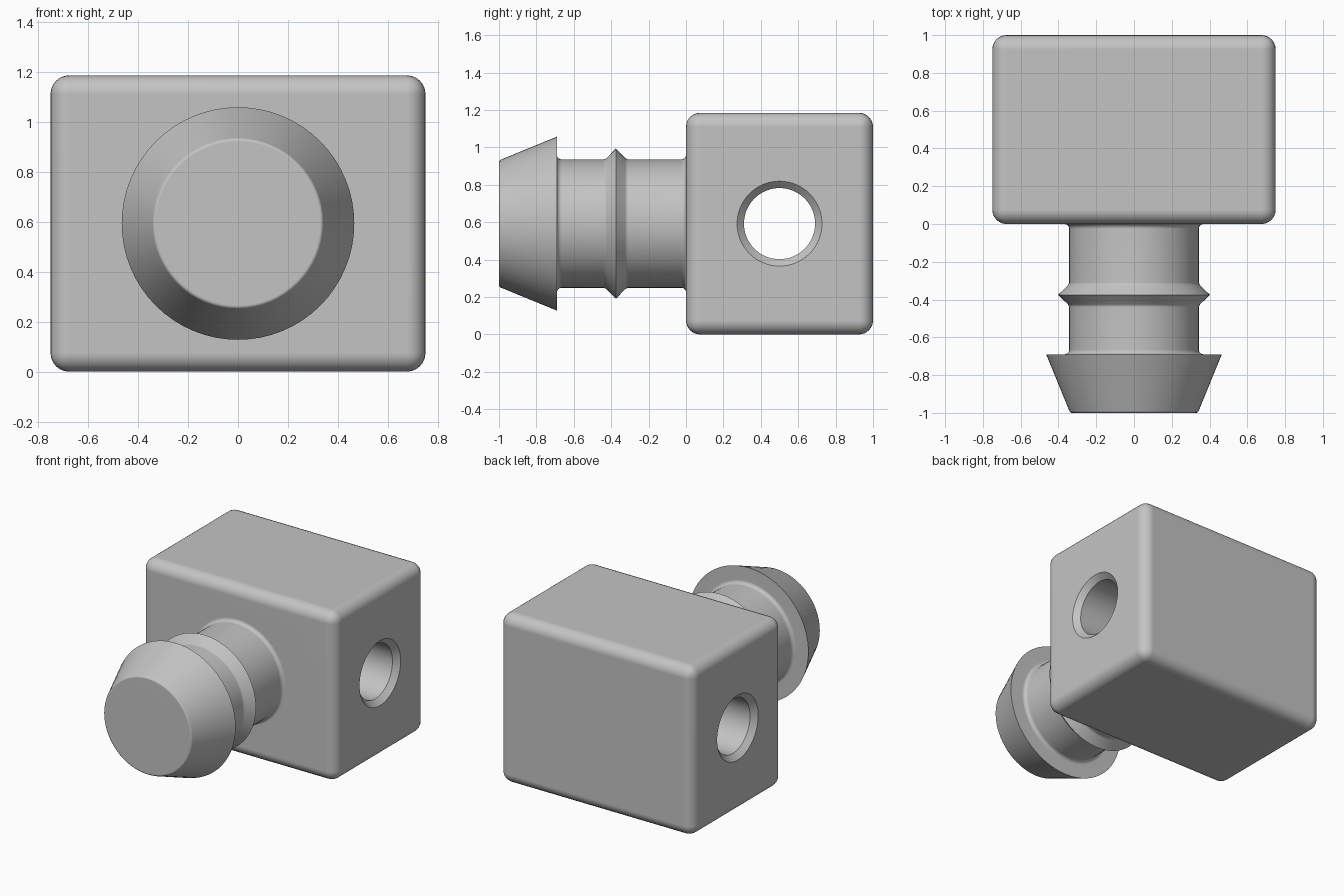
import bpy, bmesh
from math import radians, sin, cos
from mathutils import Matrix, Vector

cube = bpy.data.objects.get("Cube")
if cube:
    bpy.data.objects.remove(cube, do_unlink=True)

grey = bpy.data.materials.new("plain grey")
grey.use_nodes = True
colour = (0.55, 0.55, 0.55, 1)
grey.diffuse_color = colour
grey.node_tree.nodes["Principled BSDF"].inputs["Base Color"].default_value = colour

W, D, H = 1.5, 1.0, 1.185
MID = H / 2


def make_object(name, bm):
    bmesh.ops.recalc_face_normals(bm, faces=bm.faces)
    mesh = bpy.data.meshes.new(name)
    bm.to_mesh(mesh)
    bm.free()
    mesh.materials.append(grey)
    obj = bpy.data.objects.new(name, mesh)
    bpy.context.collection.objects.link(obj)
    return obj


def lathe(name, profile, axis, centre, steps=64):
    """Revolve (position along axis, radius) points into a closed solid."""
    axis, centre = Vector(axis), Vector(centre)
    bm = bmesh.new()
    verts = [bm.verts.new(centre + axis * t + Vector((0, 0, r))) for t, r in profile]
    edges = [bm.edges.new(pair) for pair in zip(verts, verts[1:])]
    bmesh.ops.spin(bm, geom=verts + edges, cent=centre, axis=axis,
                   angle=radians(360), steps=steps)
    bmesh.ops.remove_doubles(bm, verts=bm.verts, dist=0.0001)
    return make_object(name, bm)


def arc(t, r, radius, start, end, steps=4):
    """Profile points along a circular fillet."""
    angles = [radians(start + (end - start) * i / steps) for i in range(steps + 1)]
    return [(t + radius * cos(a), r + radius * sin(a)) for a in angles]


# Rounded block
bm = bmesh.new()
bmesh.ops.create_cube(bm, size=1, matrix=Matrix.Translation((0, D / 2, MID))
                      @ Matrix.Diagonal((W, D, H, 1)))
bmesh.ops.bevel(bm, geom=bm.edges[:], offset=0.075, segments=6,
                profile=0.5, affect='EDGES')
body = make_object("block_with_barbed_plug", bm)

# Barbed plug: tapered head, neck with a ridge, fillet into the block
R, F = 0.343, 0.025
profile = [(-1, 0)] + arc(-0.985, R - 0.015, 0.015, 180, 110)
profile += [(-0.69, 0.465)]
profile += arc(-0.69 + F, R + F, F, 180, 270)
profile += [(-0.44, R), (-0.425, R + 0.007), (-0.375, 0.402),
            (-0.325, R + 0.007), (-0.31, R)]
profile += arc(-F, R + F, F, 270, 360)
profile += [(0.05, R + F), (0.05, 0)]
plug = lathe("plug", profile, (0, 1, 0), (0, 0, MID))

# Sideways through hole with chamfered mouths
hole_r, mouth_r, depth = 0.19, 0.227, 0.037
side = W / 2
half = [(side - depth, hole_r), (side, mouth_r), (side + 0.1, mouth_r), (side + 0.1, 0)]
hole = lathe("hole_cutter", [(-t, r) for t, r in reversed(half)] + half,
             (1, 0, 0), (0, D / 2, MID))

# Join the plug and cut the hole
for tool, operation in ((plug, 'UNION'), (hole, 'DIFFERENCE')):
    mod = body.modifiers.new(tool.name, 'BOOLEAN')
    mod.object, mod.operation, mod.solver = tool, operation, 'EXACT'
    bpy.ops.object.select_all(action='DESELECT')
    body.select_set(True)
    bpy.context.view_layer.objects.active = body
    bpy.ops.object.modifier_apply(modifier=mod.name)
    bpy.data.objects.remove(tool, do_unlink=True)

# Smooth rounds, crisp barb and hole edges, flat block sides
bpy.ops.object.shade_smooth_by_angle(angle=radians(32))
weighted = body.modifiers.new("flat sides", 'WEIGHTED_NORMAL')
weighted.keep_sharp = True
